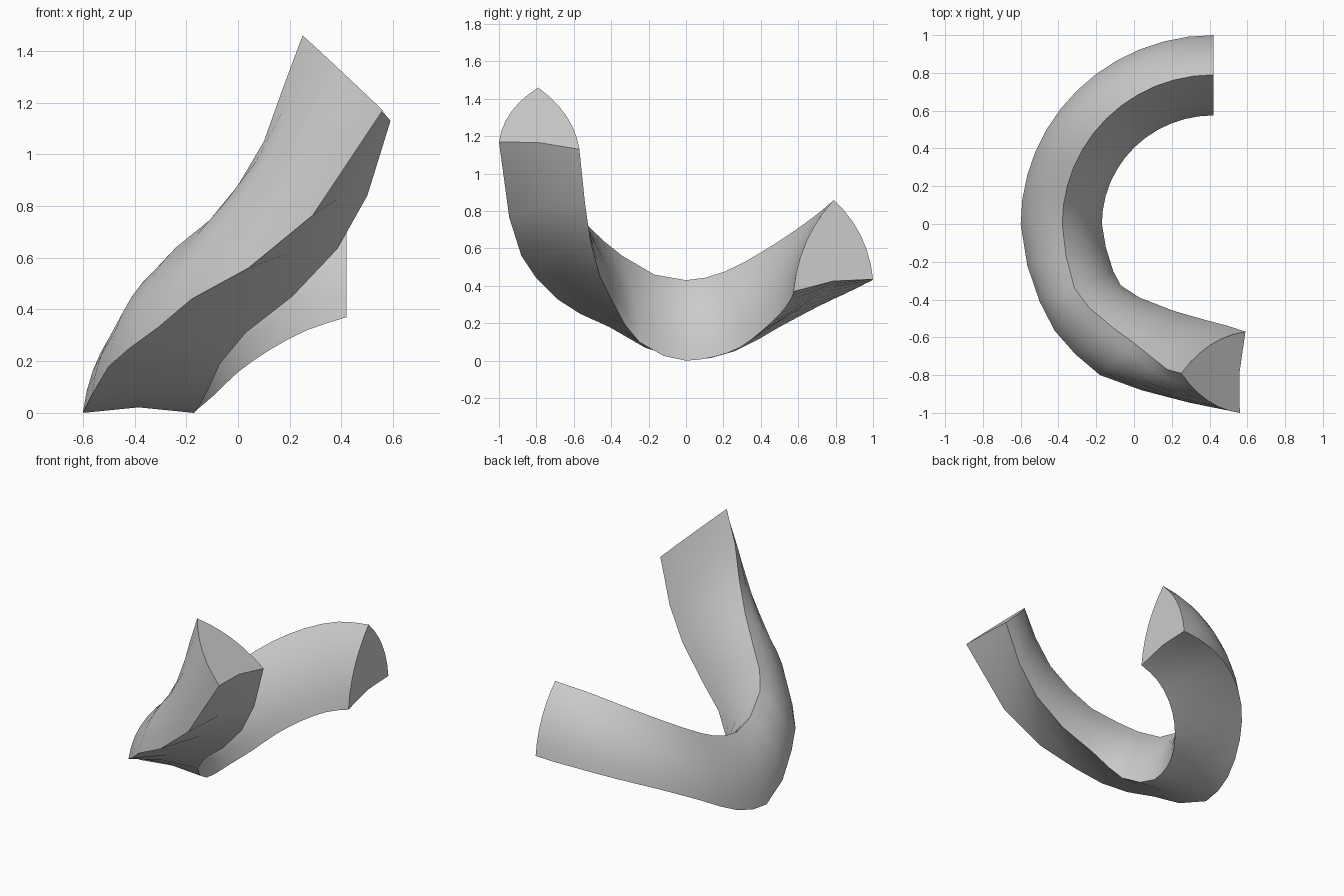
import bpy, bmesh, math
from mathutils import Vector

if "Cube" in bpy.data.objects:
    bpy.data.objects.remove(bpy.data.objects["Cube"])

# Rails of the climbing arm: outer edge, inner edge, ridge (free end first)
front = [
    ((.56, -1.0, 1.17), (.59, -.57, 1.13), (.25, -.79, 1.46)),
    ((.29, -.945, .765), (.50, -.54, .84), (.175, -.77, 1.26)),
    ((.04, -.88, .56), (.385, -.51, .635), (.10, -.71, 1.05)),
    ((-.18, -.80, .44), (.21, -.46, .45), (.0, -.63, .88)),
    ((-.31, -.69, .33), (.03, -.39, .31), (-.11, -.55, .745)),
    ((-.42, -.565, .25), (-.07, -.325, .19), (-.24, -.44, .64)),
    ((-.50, -.41, .18), (-.11, -.25, .10), (-.315, -.34, .56)),
    ((-.565, -.22, .07), (-.15, -.12, .025), (-.36, -.17, .46)),
]
stations = [tuple(Vector(p) for p in s) for s in front]

# Round arm: quarter circle with rising heights every 15 degrees
heights = [(0, .05, .18, .29, .365, .415, .435),
           (0, .02, .07, .16, .245, .32, .37),
           (.43, .475, .575, .68, .77, .835, .86)]
radii = [(1.02, 1.0), (.59, .575), (.80, .79)]


def height(h, t):
    """Smooth interpolation of the height list."""
    i = min(int(t), len(h) - 2)
    u = t - i
    b, c = h[i], h[i + 1]
    a = h[i - 1] if i else c
    d = h[i + 2] if i + 2 < len(h) else 2 * c - b
    return b + .5 * u * (c - a + u * (2*a - 5*b + 4*c - d + u * (3*(b - c) + d - a)))


for k in range(13):
    ang = math.radians(7.5 * k)
    stations.append(tuple(
        Vector((.42 - rx * math.cos(ang), ry * math.sin(ang), height(h, k / 2)))
        for (rx, ry), h in zip(radii, heights)))


def bowed(p, q, away, n=6):
    """Points from p towards q, bowed outwards from a reference point."""
    chord = q - p
    out = (p + q) / 2 - away
    out -= chord * (out.dot(chord) / chord.length_squared)
    out.normalize()
    return [p + chord * (i / n) + out * (.045 * 4 * (i / n) * (1 - i / n))
            for i in range(n)]


def section(outer, inner, ridge):
    """Pointed arch cross-section with a slightly creased base."""
    mid = (outer + inner) / 2
    base = mid + (ridge - mid) * .05
    return bowed(outer, ridge, mid) + bowed(ridge, inner, mid) + [inner, base]


# Loft the sections and cap both ends
bm = bmesh.new()
rings = [[bm.verts.new(p) for p in section(*s)] for s in stations]
n = len(rings[0])
for a, b in zip(rings, rings[1:]):
    for i in range(n):
        j = (i + 1) % n
        bm.faces.new((a[i], a[j], b[j], b[i]))
bm.faces.new(rings[0])
bm.faces.new(rings[-1])
bmesh.ops.recalc_face_normals(bm, faces=bm.faces)
mesh = bpy.data.meshes.new("curved_arch_sweep")
bm.to_mesh(mesh)
bm.free()
obj = bpy.data.objects.new("curved_arch_sweep", mesh)
bpy.context.collection.objects.link(obj)
bpy.context.view_layer.objects.active = obj
obj.select_set(True)
bpy.ops.object.shade_smooth_by_angle(angle=math.radians(35))
